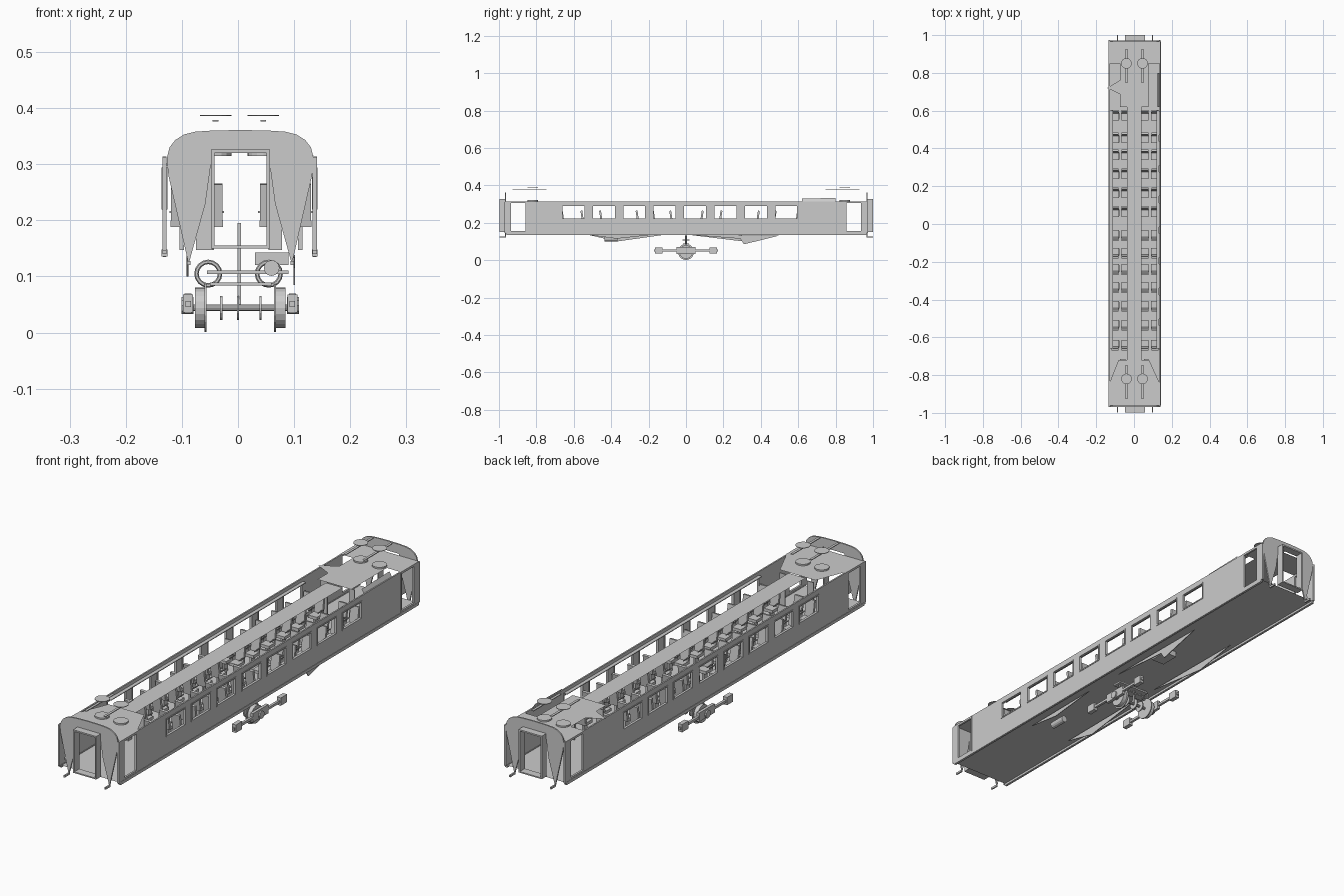
import bpy, bmesh, math
from mathutils import Matrix, Vector


def finish(name, bm, thick=0.0):
    me = bpy.data.meshes.new(name)
    bm.to_mesh(me)
    bm.free()
    ob = bpy.data.objects.new(name, me)
    bpy.context.collection.objects.link(ob)
    if thick:
        mod = ob.modifiers.new("thickness", 'SOLIDIFY')
        mod.thickness = thick
        mod.offset = 0
    return ob


def add_box(bm, x0, x1, y0, y1, z0, z1, tilt=0.0):
    c = Vector(((x0 + x1) / 2, (y0 + y1) / 2, (z0 + z1) / 2))
    m = (Matrix.Translation(c) @ Matrix.Rotation(tilt, 4, 'X')
         @ Matrix.Diagonal((x1 - x0, y1 - y0, z1 - z0, 1)))
    bmesh.ops.create_cube(bm, size=1, matrix=m)


def boxes(name, items):
    bm = bmesh.new()
    for b in items:
        add_box(bm, *b)
    return finish(name, bm)


def add_cyl(bm, c, r, depth, axis='Z', seg=16, r2=None):
    rot = {'X': Matrix.Rotation(math.pi / 2, 4, 'Y'),
           'Y': Matrix.Rotation(math.pi / 2, 4, 'X'),
           'Z': Matrix.Identity(4)}[axis]
    bmesh.ops.create_cone(bm, cap_ends=True, segments=seg, radius1=r,
                          radius2=r if r2 is None else r2, depth=depth,
                          matrix=Matrix.Translation(c) @ rot)


def plate(name, polys, thick=0.0):
    bm = bmesh.new()
    for p in polys:
        bm.faces.new([bm.verts.new(v) for v in p])
    return finish(name, bm, thick)


X0, X1 = -0.131, 0.137          # side wall planes
WINDOWS = [-0.665 + 0.1625 * i for i in range(8)]

# side walls: a grid of panels with the window cells left out
for x, side in ((X0, "left"), (X1, "right")):
    ys = [-0.855] + [v for w in WINDOWS for v in (w, w + 0.127)] + [0.85]
    zs = [0.135, 0.219, 0.294, 0.314]
    bm = bmesh.new()
    grid = [[bm.verts.new((x, y, z)) for z in zs] for y in ys]
    for i in range(len(ys) - 1):
        for j in range(3):
            if j == 1 and i % 2 == 1:
                continue
            q = [grid[i][j], grid[i + 1][j], grid[i + 1][j + 1], grid[i][j + 1]]
            bm.faces.new(q if x > 0 else q[::-1])
    finish(side + "_side_wall", bm, 0.006)

    # window frames standing slightly proud
    fr = []
    for w in WINDOWS:
        a, b, t = w, w + 0.127, 0.005
        xa, xb = x - 0.005, x + 0.005
        fr += [(xa, xb, a, b, 0.219, 0.219 + t), (xa, xb, a, b, 0.294 - t, 0.294),
               (xa, xb, a, a + t, 0.219, 0.294), (xa, xb, b - t, b, 0.219, 0.294)]
    boxes(side + "_window_frames", fr)

    # vestibule doorway frames at both ends
    df = []
    for s in (-1, 1):
        for a, b, z0, z1 in ((0.935, 0.965, 0.14, 0.314), (0.85, 0.857, 0.14, 0.314),
                             (0.85, 0.965, 0.305, 0.314), (0.85, 0.965, 0.14, 0.156)):
            df.append((x - 0.004, x + 0.004, min(s * a, s * b), max(s * a, s * b), z0, z1))
    boxes(side + "_doorway_frames", df)

# raised cantrail panel near the rear
plate("cantrail_panel", [[(X1, 0.62, 0.31), (X1, 0.80, 0.31),
                          (X1 - 0.012, 0.80, 0.333), (X1 - 0.012, 0.62, 0.329)]])

# floor, facing down, with sills along the edges
plate("floor", [[(X0, -0.96, 0.145), (X0, 0.965, 0.145),
                 (X1, 0.965, 0.145), (X1, -0.96, 0.145)]])
boxes("sills", [(x - 0.005, x + 0.005, -0.96, 0.965, 0.136, 0.148) for x in (X0, X1)])

# ceiling strip and vestibule ceilings
plate("aisle_ceiling", [[(-0.036, -0.72, 0.312), (0.04, -0.72, 0.312),
                         (0.04, 0.62, 0.312), (-0.036, 0.62, 0.312)]])
plate("front_vestibule_ceiling", [[(X0, -0.96, 0.315), (X1, -0.96, 0.315), (X1, -0.845, 0.315),
                                   (0.08, -0.72, 0.315), (-0.082, -0.72, 0.315), (X0, -0.845, 0.315)]])
plate("rear_vestibule_ceiling", [
    [(-0.075, 0.62, 0.315), (0.078, 0.62, 0.315), (0.078, 0.85, 0.315), (-0.075, 0.85, 0.315)],
    [(X0, 0.85, 0.315), (X1, 0.85, 0.315), (X1, 0.965, 0.315), (X0, 0.965, 0.315)],
    [(-0.142, 0.72, 0.316), (-0.06, 0.68, 0.316), (-0.06, 0.77, 0.316)]])

# end walls: arched head over the doorway with tapered panels either side
cx = 0.004
right = [(0, 0.361), (0.05, 0.36), (0.08, 0.358), (0.1, 0.353), (0.116, 0.343),
         (0.126, 0.33), (0.131, 0.31), (0.128, 0.28), (0.092, 0.122),
         (0.062, 0.23), (0.049, 0.325)]
for y, nm in ((-0.965, "front"), (0.968, "rear")):
    outline = right + [(-a, b) for a, b in right[:0:-1]]
    p = [(a + cx, y, b) for a, b in outline]
    plate(nm + "_end_wall", [p[::-1] if y < 0 else p], 0.006)
    # corner posts, gangway frame and buffing gear
    s = 1 if y > 0 else -1
    ya, yb = sorted((y, y + s * 0.032))
    boxes(nm + "_gangway_frame", [(-0.048, -0.042, ya, yb, 0.15, 0.326),
                                  (0.051, 0.057, ya, yb, 0.15, 0.326),
                                  (-0.048, 0.057, ya, yb, 0.32, 0.326),
                                  (-0.048, 0.057, ya, yb, 0.15, 0.155)])
    boxes(nm + "_corner_posts", [(x - 0.004, x + 0.004, y - 0.005, y + 0.005, 0.145, 0.312)
                                 for x in (X0, X1)])
    boxes(nm + "_coupling_pipes", [(x - 0.003, x + 0.003, ya, yb, 0.12, 0.128)
                                   for x in (-0.088, 0.097)])

# partitions between saloon and vestibules
boxes("partitions", [(x0, x1, y, y + 0.004, 0.147, z)
                     for y in (-0.72, 0.64)
                     for x0, x1, z in ((-0.075, -0.045, 0.305), (0.054, 0.078, 0.305))])

# roof vents
bm = bmesh.new()
for x in (-0.04, 0.045):
    for y in (-0.82, 0.85):
        add_cyl(bm, (x, y, 0.387), 0.028, 0.002)
        add_cyl(bm, (x, y, 0.318), 0.028, 0.006)
for y in (-0.837, 0.837):
    add_box(bm, -0.045, -0.035, y - 0.09, y + 0.09, 0.376, 0.379)
    add_box(bm, 0.04, 0.05, y - 0.09, y + 0.09, 0.376, 0.379)
finish("roof_vents", bm)

# seats, two each side of the aisle
rows = [0.57, 0.45, 0.36, 0.26, 0.16, 0.06, -0.055, -0.148, -0.235, -0.33, -0.43, -0.53, -0.635]
bm = bmesh.new()
for n, y in enumerate(rows):
    d = 1 if n < 6 else -1
    for x in (-0.1, -0.047, 0.058, 0.111):
        add_box(bm, x - 0.02, x + 0.02, y - 0.022, y + 0.022, 0.188, 0.2)
        yb = y + d * 0.024
        add_box(bm, x - 0.019, x + 0.019, yb - 0.005, yb + 0.005, 0.19, 0.265, -d * 0.15)
        add_box(bm, x - 0.022, x - 0.019, y - 0.018, y + 0.018, 0.213, 0.217)
        add_box(bm, x + 0.019, x + 0.022, y - 0.018, y + 0.018, 0.213, 0.217)
        add_box(bm, x - 0.004, x + 0.004, y - 0.012, y + 0.012, 0.147, 0.188)
finish("seats", bm)

# luggage racks
boxes("luggage_racks", [(a, b, -0.66, 0.6, 0.298, 0.301) for a, b in ((-0.127, -0.112), (0.118, 0.133))])

# bogie wheels, axle and bearings
bm = bmesh.new()
for s in (-1, 1):
    c = cx + s * 0.072
    add_cyl(bm, (c, 0, 0.044), 0.036, 0.018, 'X', 20)
    add_cyl(bm, (c - s * 0.01, 0, 0.044), 0.043, 0.004, 'X', 20)
    add_cyl(bm, (cx + s * 0.094, 0, 0.048), 0.016, 0.022, 'X', 10)
add_cyl(bm, (cx, 0, 0.044), 0.006, 0.19, 'X', 10)
for x in (-0.03, 0.0, 0.04):
    add_cyl(bm, (x, 0, 0.044), 0.022, 0.004, 'X', 14)
finish("wheelset", bm)

# bogie side frames with end boxes, and bolster
items = []
for s in (-1, 1):
    x = cx + s * 0.093
    items += [(x - 0.005, x + 0.005, -0.17, 0.17, 0.046, 0.056),
              (x - 0.006, x + 0.006, -0.05, 0.05, 0.034, 0.07)]
    items += [(x - 0.009, x + 0.009, y - 0.02, y + 0.02, 0.036, 0.068) for y in (-0.145, 0.145)]
items += [(-0.055, 0.09, -0.02, 0.02, 0.104, 0.111), (-0.05, 0.06, -0.015, 0.015, 0.084, 0.089),
          (-0.001, 0.005, -0.005, 0.005, 0.05, 0.195)]
boxes("bogie_frame", items)

# suspension rings
for x in (-0.053, 0.055):
    bpy.ops.mesh.primitive_torus_add(location=(x, 0, 0.105), rotation=(math.pi / 2, 0, 0),
                                     major_radius=0.021, minor_radius=0.004,
                                     major_segments=16, minor_segments=6)
    bpy.context.object.name = "suspension_ring"

# tapered underfloor skirts and equipment
plate("underfloor_skirts", [
    [(0.1, 0.02, 0.135), (0.1, 0.5, 0.132), (0.1, 0.31, 0.085), (0.1, 0.29, 0.115)],
    [(0.1, -0.52, 0.135), (0.1, -0.16, 0.138), (0.1, -0.37, 0.115)],
    [(-0.09, -0.52, 0.135), (-0.09, -0.1, 0.138), (-0.09, -0.37, 0.1)],
    [(-0.09, 0.02, 0.135), (-0.09, 0.5, 0.132), (-0.09, 0.31, 0.1)]], 0.003)
bm = bmesh.new()
add_cyl(bm, (0.06, -0.4, 0.115), 0.014, 0.07, 'Y', 12)
add_box(bm, 0.03, 0.09, 0.22, 0.3, 0.12, 0.143)
finish("underfloor_equipment", bm)
